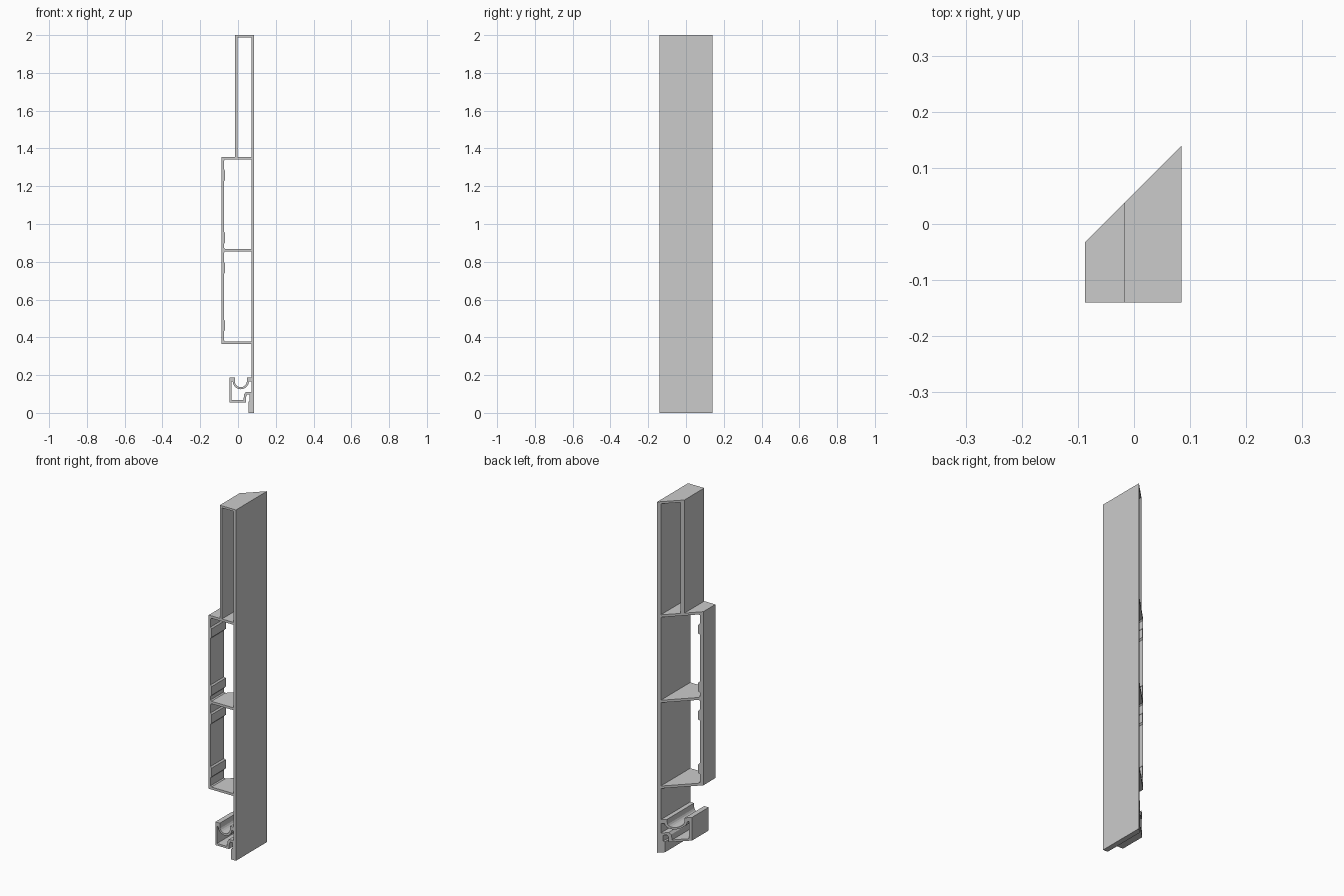
import bpy, bmesh
from math import sin, cos, radians

if "Cube" in bpy.data.objects:
    bpy.data.objects.remove(bpy.data.objects["Cube"])

FRONT, MITRE = -0.14, 0.055      # square front end, 45 degree back end y = x + MITRE


def arc(cx, cz, r, a0, a1, n=10):
    return [(cx + r * cos(radians(a0 + (a1 - a0) * i / n)),
             cz + r * sin(radians(a0 + (a1 - a0) * i / n))) for i in range(n + 1)]


def extrusion(name, loops):
    """Fill the outline and its holes, extrude along y and mitre the back end."""
    bm = bmesh.new()
    for loop in loops:
        vs = [bm.verts.new((x, FRONT, z)) for x, z in loop]
        for a, b in zip(vs, vs[1:] + vs[:1]):
            bm.edges.new((a, b))
    bmesh.ops.triangle_fill(bm, use_beauty=True, edges=bm.edges[:], normal=(0, -1, 0))
    front = bm.faces[:]
    res = bmesh.ops.extrude_face_region(bm, geom=front, use_keep_orig=True)
    for v in res["geom"]:
        if isinstance(v, bmesh.types.BMVert):
            v.co.y = v.co.x + MITRE
    bmesh.ops.recalc_face_normals(bm, faces=bm.faces[:])
    bmesh.ops.dissolve_limit(bm, angle_limit=0.01, verts=bm.verts[:], edges=bm.edges[:])
    me = bpy.data.meshes.new(name)
    bm.to_mesh(me)
    bm.free()
    ob = bpy.data.objects.new(name, me)
    bpy.context.collection.objects.link(ob)
    return ob


def chamber(z0, z1, pads):
    """Hollow cell with raised pads on the thin left wall."""
    c, x = 0.006, -0.075
    loop = [(0.071, z0), (0.071, z1), (x + c, z1), (x, z1 - c)]
    for hi, lo in pads:
        loop += [(x, hi), (x + 0.007, hi - 0.008), (x + 0.007, lo + 0.008), (x, lo)]
    return loop + [(x, z0 + c), (x + c, z0)]


# Outer outline, including the seal holder at the foot and its round groove
outline = [(0.085, 0), (0.085, 2), (-0.017, 2), (-0.017, 1.355), (-0.087, 1.355),
           (-0.087, 0.365), (0.071, 0.365), (0.071, 0.187), (0.047, 0.187), (0.047, 0.17)]
outline += arc(0.015, 0.168, 0.032, 0, -180)
outline += [(-0.017, 0.187), (-0.045, 0.187), (-0.045, 0.055), (0.041, 0.055),
            (0.043, 0.085), (0.048, 0.097), (0.062, 0.097), (0.062, 0.064),
            (0.055, 0.06), (0.055, 0)]

# Hollow cells
top_cell = [(-0.003, 1.355), (0.071, 1.355), (0.071, 1.988), (-0.003, 1.988)]
upper_cell = chamber(0.868, 1.341, [(1.29, 1.225), (0.96, 0.895)])
lower_cell = chamber(0.379, 0.854, [(0.80, 0.735), (0.495, 0.43)])
holder_cell = [(0.071, 0.111), (0.071, 0.165)] + arc(0.015, 0.168, 0.043, -4, -176)
holder_cell += [(-0.034, 0.165), (-0.034, 0.067), (0.029, 0.067), (0.032, 0.098), (0.042, 0.111)]

extrusion("mitred_frame_profile", [outline, top_cell, upper_cell, lower_cell, holder_cell])
